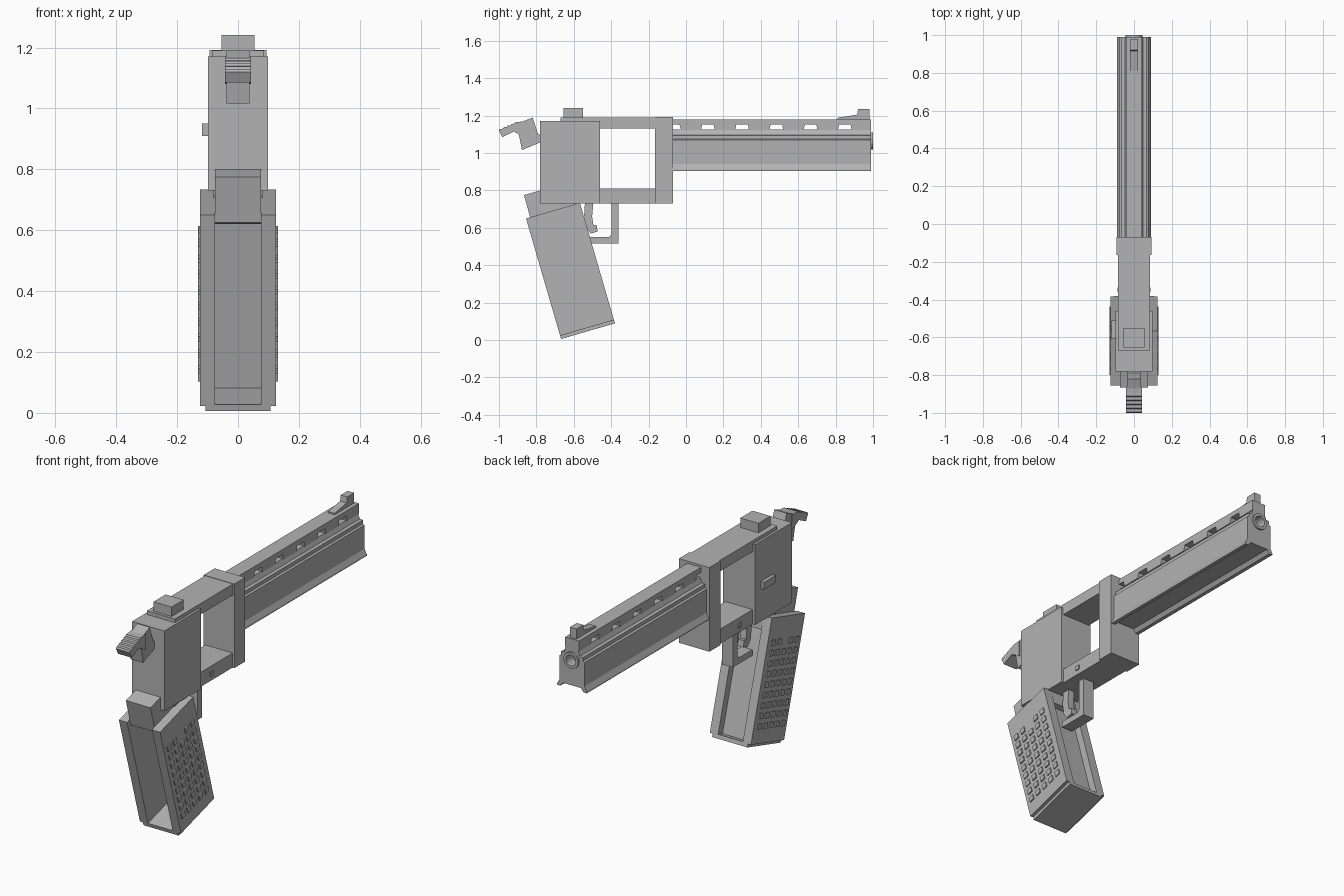
import bpy, bmesh, math
from mathutils import Matrix, Vector

if "Cube" in bpy.data.objects:
    bpy.data.objects.remove(bpy.data.objects["Cube"])

grey = bpy.data.materials.new("gunmetal_grey")
grey.diffuse_color = (0.45, 0.45, 0.45, 1)
grey.use_nodes = True
grey.node_tree.nodes["Principled BSDF"].inputs["Base Color"].default_value = grey.diffuse_color


def finish(name, bm, mat=grey):
    bmesh.ops.recalc_face_normals(bm, faces=bm.faces)
    me = bpy.data.meshes.new(name)
    bm.to_mesh(me)
    bm.free()
    ob = bpy.data.objects.new(name, me)
    bpy.context.collection.objects.link(ob)
    me.materials.append(mat)
    return ob


def prism(bm, pts, a, b, axis="x"):
    """Extrude a (y,z) outline along x, or an (x,z) outline along y."""
    place = (lambda p, t: (t, p[0], p[1])) if axis == "x" else (lambda p, t: (p[0], t, p[1]))
    lo = [bm.verts.new(place(p, a)) for p in pts]
    hi = [bm.verts.new(place(p, b)) for p in pts]
    bm.faces.new(lo)
    bm.faces.new(hi)
    for i in range(len(pts)):
        j = (i + 1) % len(pts)
        bm.faces.new((lo[i], lo[j], hi[j], hi[i]))


def slab(name, pts, half):
    bm = bmesh.new()
    prism(bm, pts, -half, half)
    return finish(name, bm)


def rect(y0, y1, z0, z1):
    return [(y0, z0), (y1, z0), (y1, z1), (y0, z1)]


# Frame around the open cylinder window
slab("frame_rear_block", rect(-0.78, -0.46, 0.73, 1.17), 0.098)
slab("frame_top_strap", rect(-0.67, -0.16, 1.13, 1.19), 0.085)
slab("frame_bottom_strap", rect(-0.47, -0.16, 0.73, 0.81), 0.083)
slab("frame_front_collar", rect(-0.165, -0.07, 0.73, 1.192), 0.093)
slab("frame_screw", rect(-0.36, -0.335, 0.755, 0.78), 0.088)

# Release button on the left side
bm = bmesh.new()
prism(bm, rect(-0.61, -0.51, 0.91, 0.95), -0.118, -0.09)
finish("release_button", bm)

# Barrel shroud: mirrored cross-section with flared lips and a ledge
half = [(0.055, 0.925), (0.07, 0.905), (0.09, 0.905), (0.09, 0.913), (0.076, 0.94),
        (0.076, 1.07), (0.066, 1.075), (0.066, 1.095), (0.048, 1.097), (0.036, 1.125)]
bm = bmesh.new()
prism(bm, half + [(-x, z) for x, z in reversed(half)], -0.1, 0.99, "y")
barrel = finish("barrel_shroud", bm)

# Muzzle ring and bore
def tube(name, r, y0, y1):
    bm = bmesh.new()
    bmesh.ops.create_cone(bm, cap_ends=True, segments=16, radius1=r, radius2=r, depth=y1 - y0,
                          matrix=Matrix.Translation((0, (y0 + y1) / 2, 1.065))
                          @ Matrix.Rotation(math.pi / 2, 4, "X"))
    return finish(name, bm)


ring = tube("muzzle_ring", 0.045, 0.9, 1.0)
cutter = tube("bore_cutter", 0.03, 0.94, 1.1)
cutter.hide_render = True
cutter.hide_viewport = True
for ob in (barrel, ring):
    m = ob.modifiers.new("bore", "BOOLEAN")
    m.operation = "DIFFERENCE"
    m.object = cutter

# Ventilated top rib, with slots opening toward the barrel
rib = [(-0.1, 1.18), (-0.1, 1.152), (-0.035, 1.152), (-0.025, 1.122)]
for i in range(5):
    y = 0.08 + 0.183 * i
    rib += [(y, 1.122), (y + 0.006, 1.152), (y + 0.068, 1.152), (y + 0.074, 1.122)]
rib += [(0.99, 1.122), (0.99, 1.18)]
slab("vented_rib", rib, 0.042)

# Sights
slab("front_sight", [(0.81, 1.178), (0.98, 1.178), (0.98, 1.236), (0.92, 1.236),
                     (0.915, 1.205), (0.81, 1.188)], 0.02)
slab("rear_sight", rect(-0.655, -0.55, 1.185, 1.242), 0.055)

# Hammer with stepped thumb spur
slab("hammer_block", [(-0.82, 1.19), (-0.905, 1.155), (-0.877, 1.016), (-0.76, 1.065), (-0.76, 1.1),
                      (-0.79, 1.1)], 0.038)
spur = [(-0.86, 1.08), (-0.86, 1.17)]
for i in range(5):
    y, z = -0.895 - 0.021 * i, 1.166 - 0.009 * i
    spur += [(y, z), (y - 0.016, z - 0.001)]
spur += [(-1.0, 1.12), (-0.982, 1.085), (-0.92, 1.115)]
slab("hammer_spur", spur, 0.042)

# Tilted grip: local u runs forward, v runs up the grip
ang = math.radians(16.2)
base = Vector((-0.524, 0.0475))


def tilt(u, v):
    return (base.x + u * math.cos(ang) - v * math.sin(ang),
            base.y + u * math.sin(ang) + v * math.cos(ang))


def grip_rect(u0, u1, v0, v1):
    return [tilt(*p) for p in ((u0, v0), (u1, v0), (u1, v1), (u0, v1))]


slab("grip_base_plate", grip_rect(-0.15, 0.15, 0, 0.022), 0.107)
slab("grip_core", grip_rect(0.05, 0.11, 0.015, 0.68), 0.08)
slab("grip_tang", [(-0.866, 0.775), (-0.78, 0.80), (-0.77, 0.80), (-0.77, 0.735), (-0.567, 0.735),
                   (-0.555, 0.66), (-0.77, 0.62), (-0.825, 0.625)], 0.075)

for side, s in (("right", 1), ("left", -1)):
    bm = bmesh.new()
    prism(bm, grip_rect(-0.15, 0.15, 0.018, 0.671), s * 0.075, s * 0.125)
    finish("grip_panel_" + side, bm)
    # Raised square studs; one is missing in the top row
    bm = bmesh.new()
    for row in range(9):
        for col in range(5):
            if (row, col) in ((8, 2),):
                continue
            u, v = -0.11 + 0.053 * col, 0.109 + 0.054 * row
            prism(bm, grip_rect(u - 0.015, u + 0.015, v - 0.015, v + 0.015), s * 0.12, s * 0.131)
    finish("grip_studs_" + side, bm)

# Trigger and guard
slab("trigger", [(-0.54, 0.74), (-0.495, 0.74), (-0.502, 0.66), (-0.495, 0.615), (-0.478, 0.615),
                 (-0.472, 0.58), (-0.51, 0.57), (-0.535, 0.60), (-0.545, 0.66)], 0.018)
slab("trigger_guard", [(-0.53, 0.517), (-0.36, 0.517), (-0.36, 0.735), (-0.398, 0.735), (-0.398, 0.565),
                       (-0.412, 0.55), (-0.53, 0.55)], 0.033)
